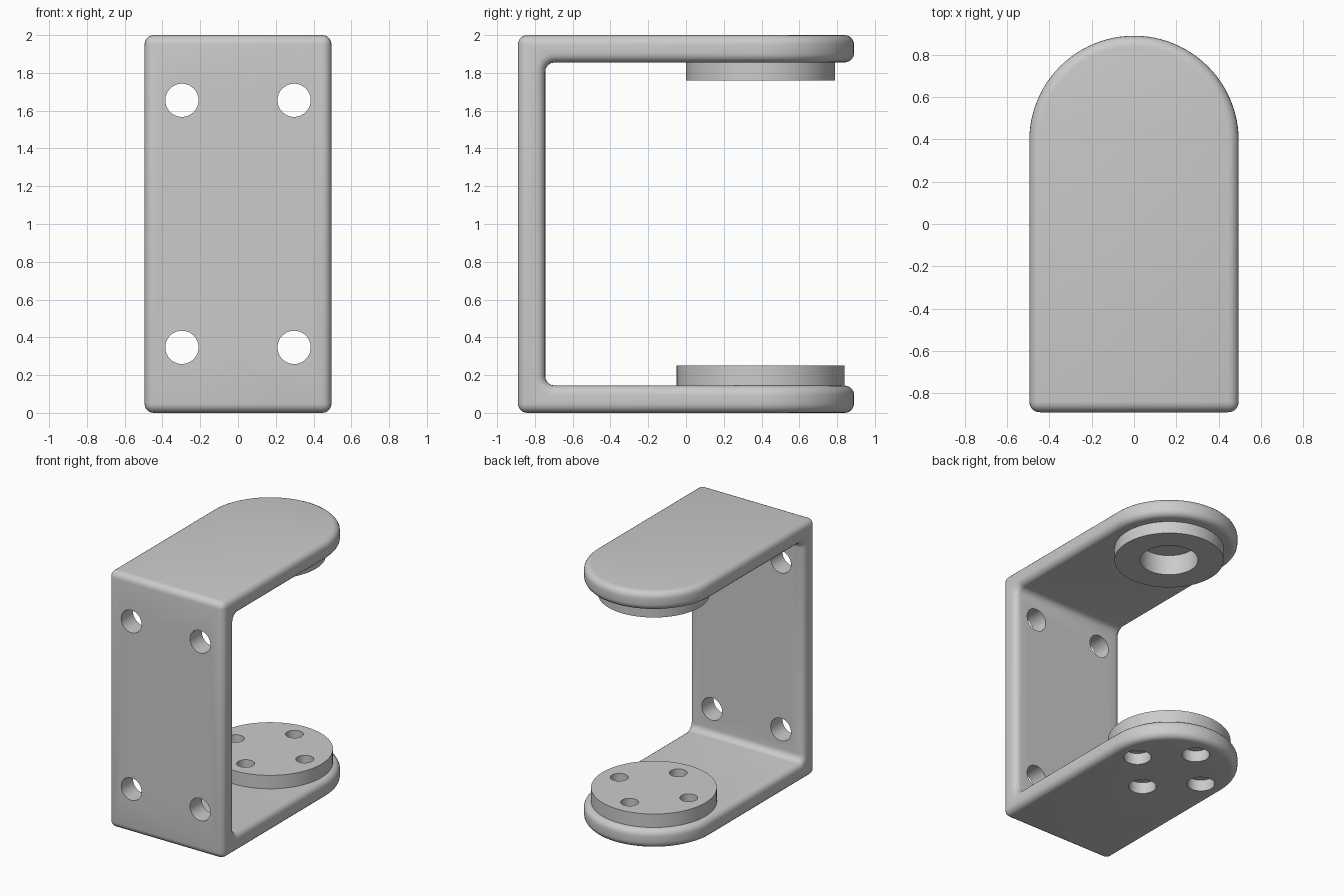
import bpy, bmesh, math
from math import pi, sin, cos

cube = bpy.data.objects.get("Cube")
if cube:
    bpy.data.objects.remove(cube, do_unlink=True)

HALF_W, HALF_D, HEIGHT = 0.495, 0.89, 2.0
THICK, ROUND = 0.145, 0.05
ARM_Y = HALF_D - HALF_W          # centre of the rounded arm ends

grey = bpy.data.materials.new("light grey")
grey.use_nodes = True
COLOUR = (0.6, 0.6, 0.6, 1)
grey.diffuse_color = COLOUR
grey.node_tree.nodes["Principled BSDF"].inputs["Base Color"].default_value = COLOUR


def prism(name, points, offset):
    """Closed solid: a polygon of 3D points extruded along an offset."""
    bm = bmesh.new()
    face = bm.faces.new([bm.verts.new(p) for p in points])
    top = bmesh.ops.extrude_face_region(bm, geom=[face])["geom"]
    bmesh.ops.translate(bm, vec=offset, verts=[g for g in top if isinstance(g, bmesh.types.BMVert)])
    bmesh.ops.recalc_face_normals(bm, faces=bm.faces)
    mesh = bpy.data.meshes.new(name)
    bm.to_mesh(mesh)
    bm.free()
    mesh.materials.append(grey)
    obj = bpy.data.objects.new(name, mesh)
    bpy.context.collection.objects.link(obj)
    return obj


def arc(cx, cy, r, start, end, n):
    return [(cx + r * cos(start + (end - start) * i / n),
             cy + r * sin(start + (end - start) * i / n)) for i in range(n + 1)]


def cylinder(name, x, y, r, z0, z1, n=64):
    ring = arc(x, y, r, 0, 2 * pi, n)[:-1]
    return prism(name, [(a, b, z0) for a, b in ring], (0, 0, z1 - z0))


def apply(obj, mod):
    bpy.ops.object.select_all(action='DESELECT')
    bpy.context.view_layer.objects.active = obj
    obj.select_set(True)
    bpy.ops.object.modifier_apply(modifier=mod.name)


def boolean(obj, cutter, operation='DIFFERENCE'):
    cutter.hide_render = True
    mod = obj.modifiers.new("cut", 'BOOLEAN')
    mod.operation, mod.solver, mod.object = operation, 'EXACT', cutter
    apply(obj, mod)


def discard(*cutters):
    for c in cutters:
        bpy.data.objects.remove(c, do_unlink=True)


# Bracket: C-shaped side profile with filleted inner corners
inner_y = THICK - HALF_D + ROUND
low, high = THICK + ROUND, HEIGHT - THICK - ROUND
profile = [(1, 0), (-HALF_D, 0), (-HALF_D, HEIGHT), (1, HEIGHT), (1, HEIGHT - THICK)]
profile += arc(inner_y, high, ROUND, pi / 2, pi, 6)
profile += arc(inner_y, low, ROUND, pi, 1.5 * pi, 6)
profile += [(1, THICK)]
bracket = prism("bracket", [(-0.7, y, z) for y, z in profile], (1.4, 0, 0))

# Trim to the plan outline with rounded arm ends, then round the edges
plan = [(-HALF_W, -1.2), (HALF_W, -1.2)] + arc(0, ARM_Y, HALF_W, 0, pi, 48)
outline = prism("outline_cutter", [(x, y, -0.5) for x, y in plan], (0, 0, 3))
boolean(bracket, outline, 'INTERSECT')
discard(outline)
bevel = bracket.modifiers.new("round", 'BEVEL')
bevel.width, bevel.segments = ROUND, 5
bevel.limit_method, bevel.angle_limit = 'ANGLE', math.radians(40)
bevel.use_clamp_overlap = False
apply(bracket, bevel)

# Four screw holes through the upright plate
for x in (-0.297, 0.297):
    for z in (0.347, 1.655):
        ring = arc(x, z, 0.088, 0, 2 * pi, 40)[:-1]
        hole = prism("plate_hole_cutter", [(a, -1.1, b) for a, b in ring], (0, 0.6, 0))
        boolean(bracket, hole)
        discard(hole)

# Discs on the inner faces of the arms
lower_disc = cylinder("lower_disc", 0, ARM_Y, 0.445, THICK, 0.25)
upper_boss = cylinder("upper_boss", 0, ARM_Y, 0.395, 1.76, HEIGHT - THICK)

# Blind bore through the upper boss
bore = cylinder("bore_cutter", 0, ARM_Y, 0.21, 1.6, 1.92)
boolean(upper_boss, bore)
boolean(bracket, bore)
discard(bore)

# Four counterbored holes through the lower disc and arm
for i in range(4):
    x, y = 0.3 * cos(i * pi / 2), ARM_Y + 0.3 * sin(i * pi / 2)
    bolt = cylinder("bolt_cutter", x, y, 0.064, -0.2, 0.4, 32)
    counterbore = cylinder("counterbore_cutter", x, y, 0.1, -0.2, 0.09, 32)
    boolean(lower_disc, bolt)
    boolean(bracket, bolt)
    boolean(bracket, counterbore)
    discard(bolt, counterbore)

# Smooth shading with sharp rims kept
for obj in (bracket, lower_disc, upper_boss):
    bpy.ops.object.select_all(action='DESELECT')
    bpy.context.view_layer.objects.active = obj
    obj.select_set(True)
    bpy.ops.object.shade_smooth_by_angle(angle=math.radians(30))
